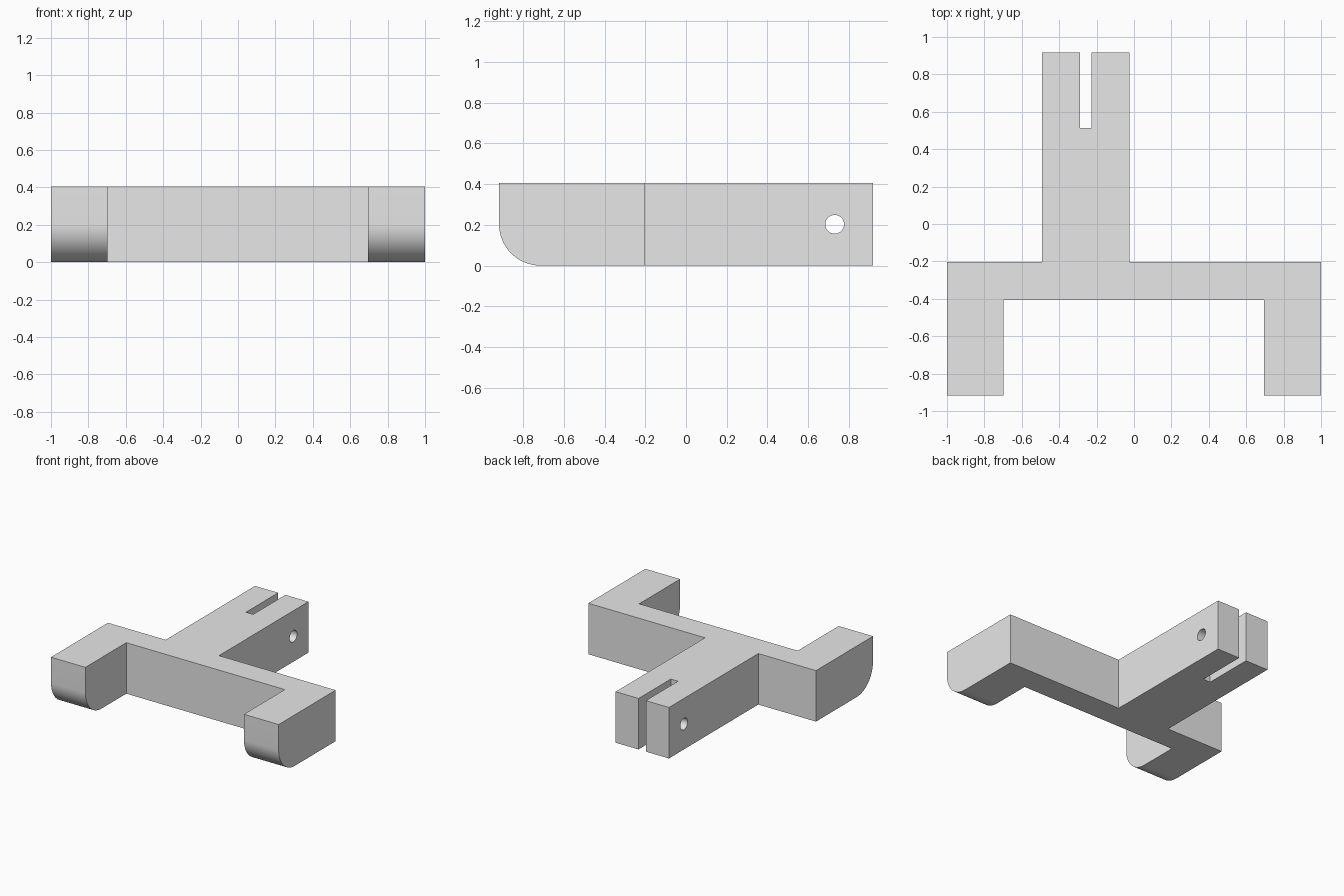
import bpy
import bmesh

HEIGHT = 0.405
FRONT, BACK = -0.918, 0.918

cube = bpy.data.objects.get("Cube")
if cube:
    bpy.data.objects.remove(cube, do_unlink=True)

# Plain grey material
grey = bpy.data.materials.new("light_grey")
grey.use_nodes = True
colour = (0.8, 0.8, 0.8, 1)
grey.diffuse_color = colour
grey.node_tree.nodes["Principled BSDF"].inputs["Base Color"].default_value = colour

# Plan outline: two front legs, crossbar and slotted stem
outline = [
    (-1, FRONT), (-0.698, FRONT), (-0.698, -0.405), (0.695, -0.405),
    (0.695, FRONT), (1, FRONT), (1, -0.203), (-0.025, -0.203),
    (-0.025, BACK), (-0.226, BACK), (-0.226, 0.514), (-0.29, 0.514),
    (-0.29, BACK), (-0.493, BACK), (-0.493, -0.203), (-1, -0.203),
]
bm = bmesh.new()
base = bm.faces.new([bm.verts.new((x, y, 0)) for x, y in outline])
extruded = bmesh.ops.extrude_face_region(bm, geom=[base])["geom"]
top = [v for v in extruded if isinstance(v, bmesh.types.BMVert)]
bmesh.ops.translate(bm, verts=top, vec=(0, 0, HEIGHT))
bmesh.ops.recalc_face_normals(bm, faces=bm.faces)

# Rounded lower front edge of each leg
toes = [e for e in bm.edges
        if all(v.co.z < 0.01 and v.co.y < FRONT + 0.01 for v in e.verts)]
bmesh.ops.bevel(bm, geom=toes, offset=0.203, segments=16, profile=0.5,
                affect='EDGES', clamp_overlap=False)
mesh = bpy.data.meshes.new("bracket_body")
bm.to_mesh(mesh)
bm.free()
mesh.materials.append(grey)
body = bpy.data.objects.new("bracket_body", mesh)
bpy.context.collection.objects.link(body)

# Pin hole through both prongs of the stem
bpy.ops.mesh.primitive_cylinder_add(
    vertices=40, radius=0.046, depth=0.8,
    location=(-0.258, 0.73, HEIGHT / 2), rotation=(0, 1.570796, 0))
cutter = bpy.context.object
cutter.name = "pin_hole_cutter"
cutter.data.materials.append(grey)
cutter.hide_render = True
cutter.hide_set(True)
hole = body.modifiers.new("pin_hole", 'BOOLEAN')
hole.operation = 'DIFFERENCE'
hole.solver = 'EXACT'
hole.object = cutter

# Apply the hole, then smooth the curved surfaces
bpy.ops.object.select_all(action='DESELECT')
body.select_set(True)
bpy.context.view_layer.objects.active = body
bpy.ops.object.modifier_apply(modifier=hole.name)
bpy.data.objects.remove(cutter, do_unlink=True)
bpy.ops.object.shade_smooth_by_angle(angle=0.5)
